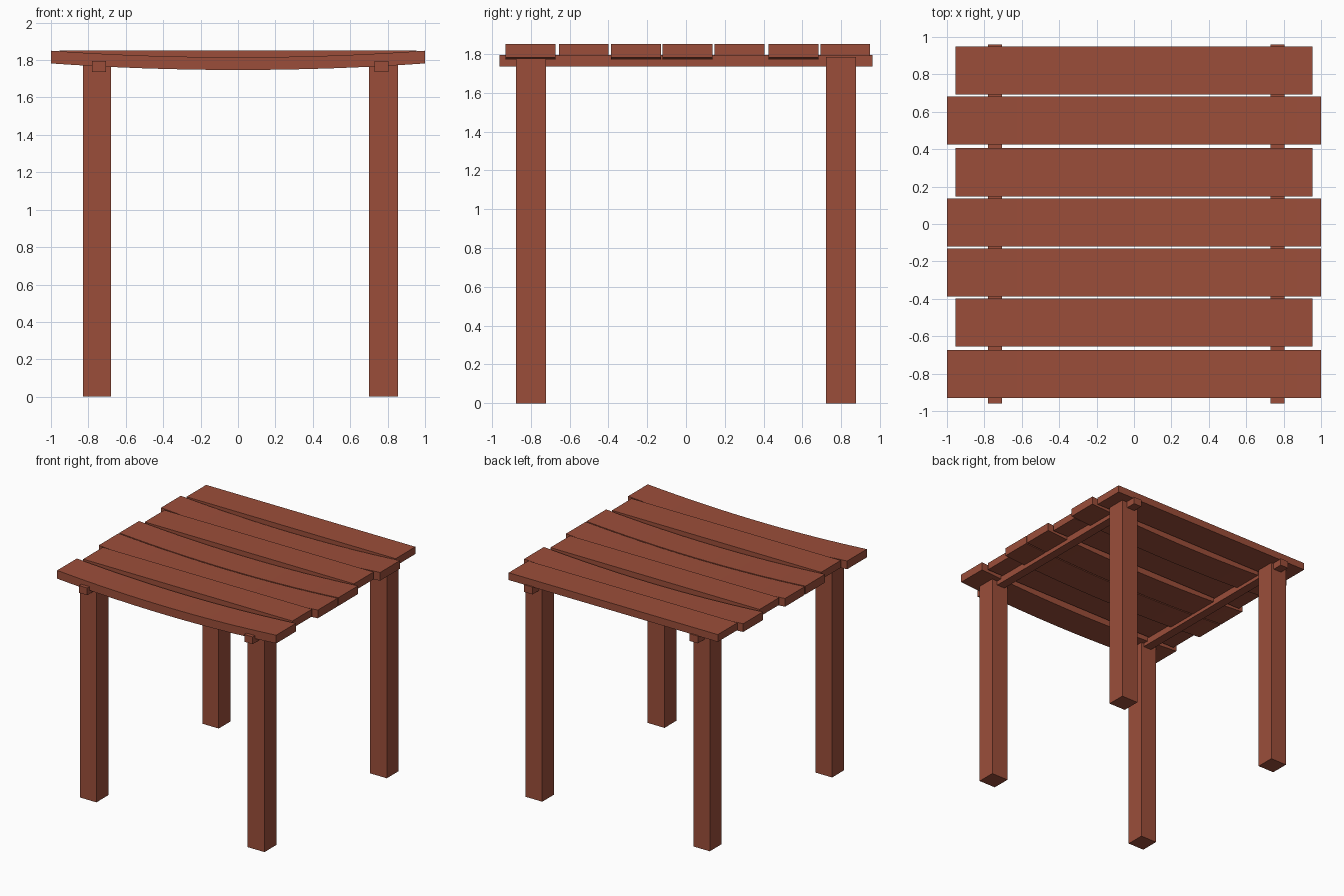
import bpy
import bmesh

cube = bpy.data.objects.get("Cube")
if cube:
    bpy.data.objects.remove(cube, do_unlink=True)

# Single stained wood colour
COLOR = (0.33, 0.076, 0.042, 1)
wood = bpy.data.materials.new("red_brown_wood")
wood.use_nodes = True
wood.diffuse_color = COLOR
wood.node_tree.nodes["Principled BSDF"].inputs["Base Color"].default_value = COLOR


def beam(name, x, y, z, segments=1, sag=0.0):
    """Box between (min, max) pairs, split along x and bowed downward."""
    bm = bmesh.new()
    rings = []
    for i in range(segments + 1):
        t = i / segments
        px = x[0] + (x[1] - x[0]) * t
        drop = sag * 4 * t * (1 - t)
        corners = [(y[0], z[0]), (y[1], z[0]), (y[1], z[1]), (y[0], z[1])]
        rings.append([bm.verts.new((px, cy, cz - drop)) for cy, cz in corners])
    for a, b in zip(rings, rings[1:]):
        for k in range(4):
            n = (k + 1) % 4
            bm.faces.new((a[k], a[n], b[n], b[k]))
    bm.faces.new(rings[0])
    bm.faces.new(rings[-1])
    bmesh.ops.recalc_face_normals(bm, faces=bm.faces)
    mesh = bpy.data.meshes.new(name)
    bm.to_mesh(mesh)
    bm.free()
    mesh.materials.append(wood)
    obj = bpy.data.objects.new(name, mesh)
    bpy.context.collection.objects.link(obj)
    return obj


# Legs
for side, x in (("right", (-0.83, -0.68)), ("left", (0.70, 0.855))):
    for end, y in (("front", (-0.875, -0.72)), ("back", (0.72, 0.875))):
        beam(f"{end}_{side}_leg", x, y, (0, 1.785))

# Rails running front to back under the slats
beam("right_rail", (-0.78, -0.705), (-0.96, 0.96), (1.735, 1.795))
beam("left_rail", (0.73, 0.805), (-0.96, 0.96), (1.735, 1.795))

# Tabletop slats: long bowed ones and short straight ones
SLAT_WIDTH = 0.257
slats = [(-0.93, True), (-0.655, False), (-0.387, True), (-0.12, True),
         (0.148, False), (0.425, True), (0.692, False)]
for number, (y, bowed) in enumerate(slats, 1):
    span = (y, y + SLAT_WIDTH)
    if bowed:
        beam(f"bowed_slat_{number}", (-1, 1), span, (1.782, 1.85), 16, 0.035)
    else:
        beam(f"straight_slat_{number}", (-0.955, 0.955), span, (1.79, 1.85))
